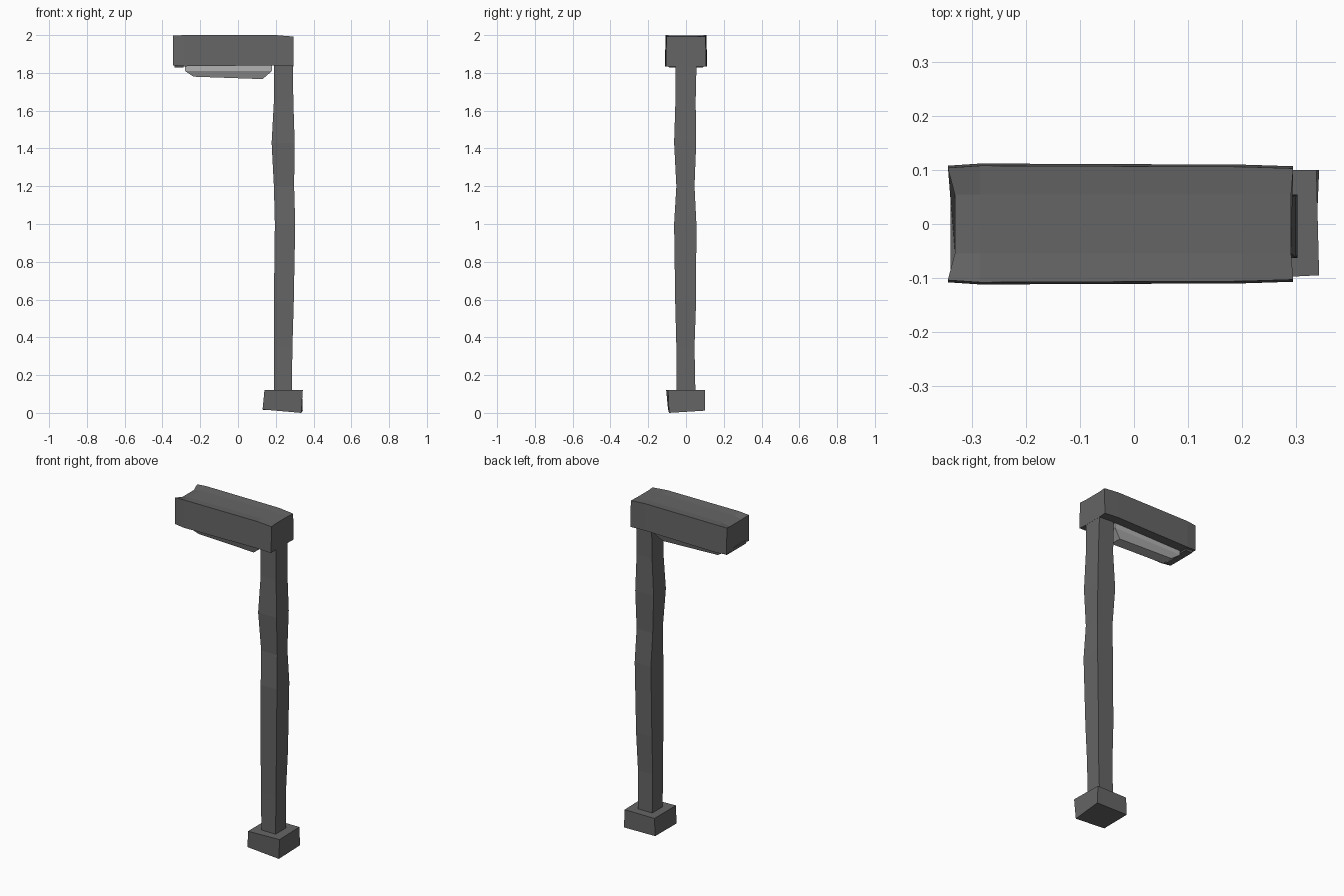
import bpy
import bmesh


def loft(name, rings):
    """Skin a closed solid through rings of points with equal counts."""
    bm = bmesh.new()
    rows = [[bm.verts.new(p) for p in ring] for ring in rings]
    n = len(rows[0])
    for a, b in zip(rows, rows[1:]):
        for i in range(n):
            j = (i + 1) % n
            bm.faces.new((a[i], a[j], b[j], b[i]))
    bm.faces.new(rows[0])
    bm.faces.new(rows[-1])
    bmesh.ops.recalc_face_normals(bm, faces=bm.faces)
    mesh = bpy.data.meshes.new(name)
    bm.to_mesh(mesh)
    bm.free()
    ob = bpy.data.objects.new(name, mesh)
    bpy.context.collection.objects.link(ob)
    return ob


def rect(z, x0, x1, y0, y1):
    return [(x0, y0, z), (x1, y0, z), (x1, y1, z), (x0, y1, z)]


# Base block, with slightly uneven underside corners
foot = [(0.13, -0.095, 0.018), (0.30, -0.095, 0.0),
        (0.343, 0.10, 0.012), (0.135, 0.10, 0.015)]
top = [(0.14, -0.105, 0.12), (0.343, -0.095, 0.12),
       (0.338, 0.10, 0.12), (0.14, 0.10, 0.12)]
foot[1] = (0.335, -0.09, 0.0)
loft("base_block", [foot, top])

# Hand-hewn square post
loft("post", [rect(*r) for r in (
    (0.10, 0.19, 0.285, -0.05, 0.05),
    (0.35, 0.19, 0.288, -0.051, 0.045),
    (0.58, 0.19, 0.295, -0.057, 0.053),
    (1.00, 0.195, 0.303, -0.063, 0.055),
    (1.20, 0.19, 0.297, -0.051, 0.045),
    (1.43, 0.178, 0.30, -0.063, 0.054),
    (1.65, 0.19, 0.293, -0.056, 0.051),
    (1.86, 0.19, 0.29, -0.056, 0.056))])


# Lamp head: cross-sections along x, dished on top and pinched at the ends
def section(x, inset, half, z0, z1, dip):
    return [(x, -half, z0), (x + inset, -0.055, z0), (x + inset, 0.055, z0),
            (x, half, z0), (x, half - 0.004, z1),
            (x + inset, 0.055, z1 - dip), (x + inset, -0.055, z1 - dip),
            (x, -half + 0.004, z1)]


loft("lamp_head", [section(*s) for s in (
    (-0.345, 0.013, 0.108, 1.84, 1.997, 0.012),
    (-0.285, 0.0, 0.112, 1.835, 2.0, 0.006),
    (0.20, 0.0, 0.11, 1.84, 2.0, 0.003),
    (0.295, -0.004, 0.107, 1.835, 1.992, 0.0))])

# Lower lip under the free end of the head
loft("end_lip", [rect(1.828, -0.335, -0.29, -0.09, 0.09),
                 rect(1.85, -0.34, -0.28, -0.10, 0.10)])

# Tapered light panel under the head
panel = loft("light_panel", [
    rect(1.85, -0.28, 0.18, -0.055, 0.055),
    rect(1.81, -0.28, 0.18, -0.055, 0.055),
    [(-0.235, -0.035, 1.78), (0.13, -0.035, 1.767),
     (0.13, 0.035, 1.767), (-0.235, 0.035, 1.78)]])

# Dark frame colour and lighter panel colour
for colour_name, colour, names in (
        ("dark_grey", (0.13, 0.13, 0.13, 1),
         ("base_block", "post", "lamp_head", "end_lip")),
        ("pale_grey", (0.45, 0.45, 0.45, 1), ("light_panel",))):
    mat = bpy.data.materials.new(colour_name)
    mat.diffuse_color = colour
    for n in names:
        bpy.data.objects[n].data.materials.append(mat)
